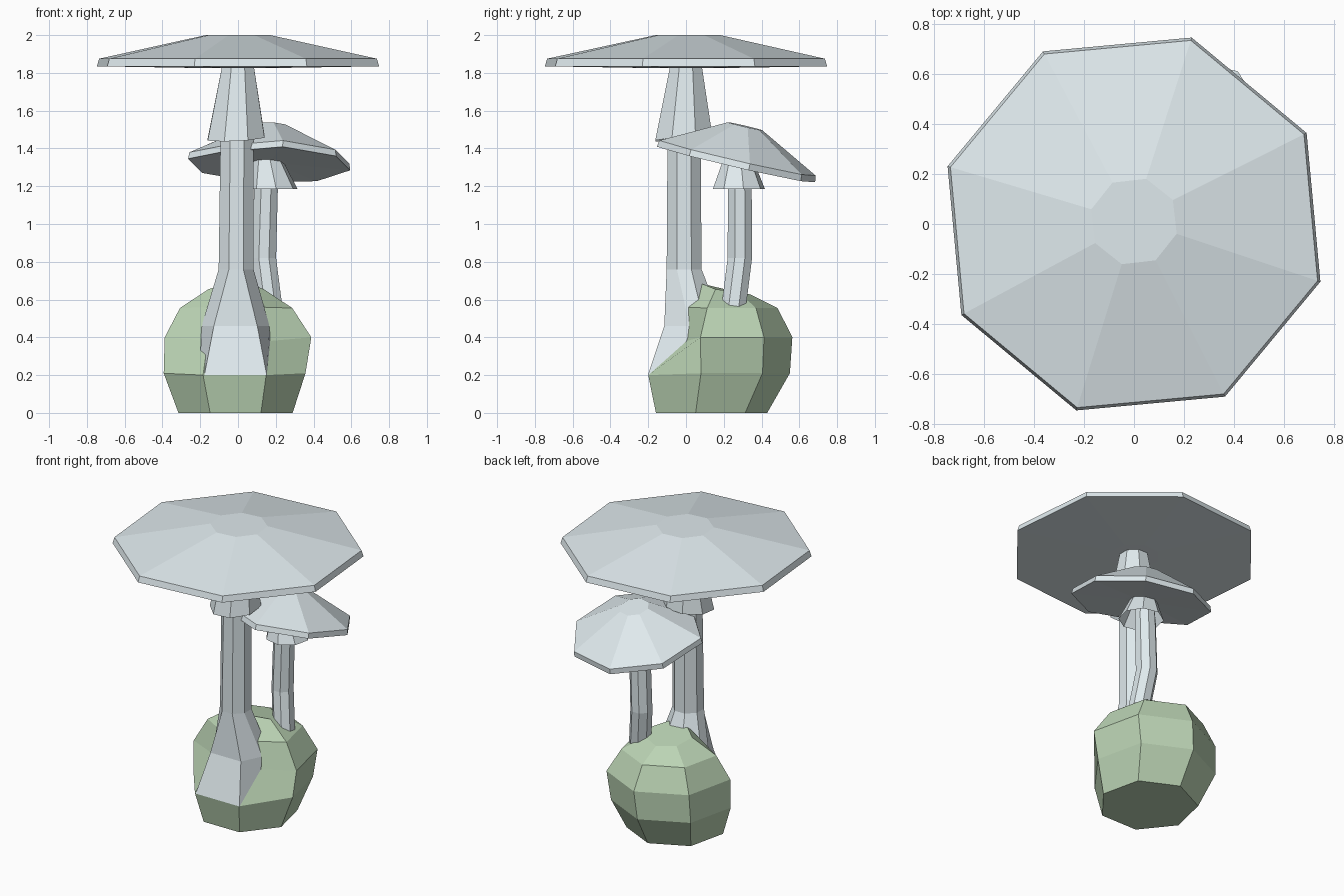
import bpy, bmesh, math
from mathutils import Matrix, Vector

if "Cube" in bpy.data.objects:
    bpy.data.objects.remove(bpy.data.objects["Cube"])


def ring(r, cx, cy, z, rot=22.5, slope=(0, 0), n=8):
    """Points around a centre, optionally tilted."""
    pts = []
    for k in range(n):
        a = math.radians(rot + 360 / n * k)
        dx, dy = r * math.cos(a), r * math.sin(a)
        pts.append(Vector((cx + dx, cy + dy, z + slope[0] * dx + slope[1] * dy)))
    return pts


def loft(name, rings, mat, caps=True, matrix=None):
    """Skin a stack of equal rings, bottom to top."""
    bm = bmesh.new()
    vs = [[bm.verts.new(p) for p in r] for r in rings]
    n = len(rings[0])
    for a, b in zip(vs, vs[1:]):
        for i in range(n):
            j = (i + 1) % n
            bm.faces.new((a[i], a[j], b[j], b[i]))
    if caps:
        bm.faces.new(vs[0][::-1])
        bm.faces.new(vs[-1])
    if matrix:
        bm.transform(matrix)
    me = bpy.data.meshes.new(name)
    bm.to_mesh(me)
    bm.free()
    ob = bpy.data.objects.new(name, me)
    bpy.context.collection.objects.link(ob)
    me.materials.append(mat)
    return ob


def colour(name, rgb):
    m = bpy.data.materials.new(name)
    m.diffuse_color = (*rgb, 1)
    m.use_nodes = True
    m.node_tree.nodes["Principled BSDF"].inputs["Base Color"].default_value = m.diffuse_color
    return m


green = colour("moss_green", (0.50, 0.66, 0.46))
pale = colour("pale_blue", (0.74, 0.82, 0.85))

# Seven-sided mossy ball, front pulled back where the big stem grows out
ball = [
    ring(0.31, -0.013, 0.12, 0.0, 90, n=7),
    ring(0.385, -0.018, 0.165, 0.21, 90, n=7),
    ring(0.398, 0.0, 0.165, 0.40, 90, n=7),
    ring(0.305, -0.01, 0.18, 0.555, 90, n=7),
    ring(0.15, -0.01, 0.19, 0.65, 90, slope=(0, -0.15), n=7),
]
for i, x, y, z in ((2, 0.16, 0.0, 0.38), (3, 0.12, 0.0, 0.56), (4, 0.06, 0.08, 0.685)):
    ball[i][3] = Vector((-x, y, z))
    ball[i][4] = Vector((x, y, z))
for k in (3, 4):
    ball[1][k].y, ball[1][k].z = -0.2, 0.2
loft("moss_ball", ball, green)


def foot_ring(z, front, half, side, side_y, back):
    """Stem foot section: flat front edge, flared sides, hidden back."""
    pts = [(side, side_y + 0.08), (0.08, back), (-0.08, back), (-side, side_y + 0.08),
           (-side, side_y), (-half, front), (half, front), (side, side_y)]
    return [Vector((x - 0.013, y, z)) for x, y in pts]


# Big stem with flared foot
loft("big_stem", [
    foot_ring(0.20, -0.202, 0.165, 0.19, -0.05, 0.25),
    foot_ring(0.46, -0.115, 0.115, 0.18, 0.02, 0.2),
    ring(0.1, -0.01, -0.01, 0.76),
    ring(0.095, -0.005, -0.01, 1.45),
    ring(0.085, 0.0, 0.0, 1.84),
], pale)
loft("big_skirt", [
    ring(0.163, -0.01, -0.012, 1.455, slope=(0.05, 0.1)),
    ring(0.09, 0.0, 0.0, 1.84),
], pale, caps=False)

# Big cap
loft("big_cap", [
    ring(0.16, 0, 0, 1.825, 27.8),
    ring(0.782, 0, 0, 1.835, 27.8),
    ring(0.77, 0, 0, 1.875, 27.8),
    ring(0.178, 0.0, 0.01, 2.0, 29.0),
], pale)

# Small stem and its skirt
loft("small_stem", [
    ring(0.07, 0.178, 0.245, 0.5),
    ring(0.07, 0.137, 0.285, 0.82),
    ring(0.068, 0.148, 0.285, 1.18),
    ring(0.055, 0.15, 0.28, 1.40),
], pale)
loft("small_skirt", [
    ring(0.14, 0.178, 0.28, 1.185, 10),
    ring(0.065, 0.15, 0.275, 1.38, 10),
], pale, caps=False)

# Small cap, tipped backwards, its rim pushed in behind the big stem
tilt = (Matrix.Translation((0.165, 0.265, 1.315))
        @ Matrix.Rotation(math.radians(-13.0), 4, 'X')
        @ Matrix.Rotation(math.radians(2.0), 4, 'Y'))
small = [
    ring(0.10, 0, 0, 0.01, 9.5),
    ring(0.435, 0, 0, 0.0, 9.5),
    ring(0.43, 0, 0, 0.035, 9.5),
    ring(0.095, 0, 0, 0.208, 9.5),
]
for r in small[1:3]:
    r[5].y += 0.10
loft("small_cap", small, pale, matrix=tilt)
